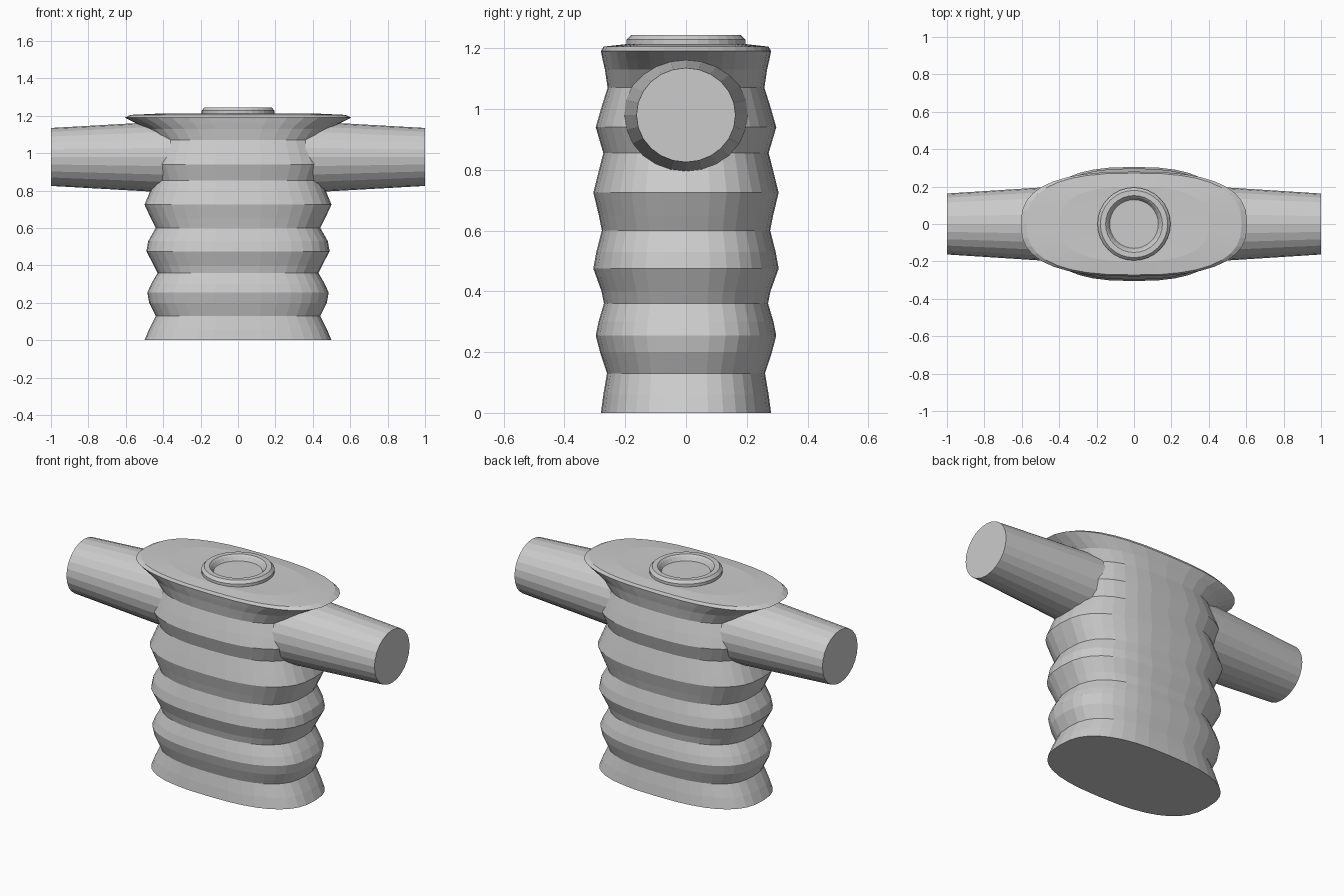
import bpy, bmesh
from math import cos, sin, pi, copysign

if "Cube" in bpy.data.objects:
    bpy.data.objects.remove(bpy.data.objects["Cube"])


def loft(name, rings, close=True):
    """Skin a list of point rings, with flat caps at both ends."""
    bm = bmesh.new()
    rows = [[bm.verts.new(p) for p in ring] for ring in rings]
    n = len(rows[0])
    for a, b in zip(rows, rows[1:]):
        for i in range(n):
            j = (i + 1) % n
            bm.faces.new((a[i], a[j], b[j], b[i]))
    if close:
        bm.faces.new(rows[0][::-1])
        bm.faces.new(rows[-1])
    bmesh.ops.recalc_face_normals(bm, faces=bm.faces)
    mesh = bpy.data.meshes.new(name)
    bm.to_mesh(mesh)
    bm.free()
    obj = bpy.data.objects.new(name, mesh)
    bpy.context.collection.objects.link(obj)
    return obj


def oval(rx, ry, z, n=36, power=2.6):
    """Rounded-oval cross-section at height z."""
    pts = []
    for i in range(n):
        c, s = cos(2 * pi * i / n), sin(2 * pi * i / n)
        pts.append((rx * copysign(abs(c) ** (2 / power), c),
                    ry * copysign(abs(s) ** (2 / power), s), z))
    return pts


# Ribbed body: half width, half depth, height
profile = [
    (0.50, 0.28, 0.00), (0.475, 0.272, 0.06), (0.44, 0.26, 0.13),
    (0.475, 0.283, 0.20), (0.485, 0.297, 0.255), (0.465, 0.288, 0.30),
    (0.43, 0.27, 0.36), (0.45, 0.278, 0.40), (0.49, 0.305, 0.475),
    (0.48, 0.295, 0.53), (0.44, 0.277, 0.60), (0.465, 0.287, 0.65),
    (0.50, 0.305, 0.725), (0.475, 0.29, 0.785), (0.445, 0.272, 0.855),
    (0.48, 0.297, 0.94), (0.46, 0.28, 1.00), (0.435, 0.258, 1.07),
    (0.49, 0.267, 1.13), (0.545, 0.274, 1.16), (0.605, 0.28, 1.19),
    (0.575, 0.272, 1.205), (0.40, 0.20, 1.213), (0.12, 0.12, 1.21),
]
loft("ribbed_body", [oval(*p) for p in profile])

# Tapered side arms, starting inside the body
for side, name in ((-1, "left_arm"), (1, "right_arm")):
    rings = [[(side * x, ry * cos(2 * pi * i / 24), 0.98 + rz * sin(2 * pi * i / 24))
              for i in range(24)]
             for x, ry, rz in ((0.36, 0.204, 0.191), (1.0, 0.163, 0.155))]
    loft(name, rings)

# Collar ring with a shallow recessed floor
collar = [(0.185, 1.195), (0.195, 1.212), (0.195, 1.228), (0.18, 1.244),
          (0.152, 1.244), (0.143, 1.235), (0.13, 1.213)]
loft("neck_collar", [oval(r, r, z, 32, 2) for r, z in collar])
